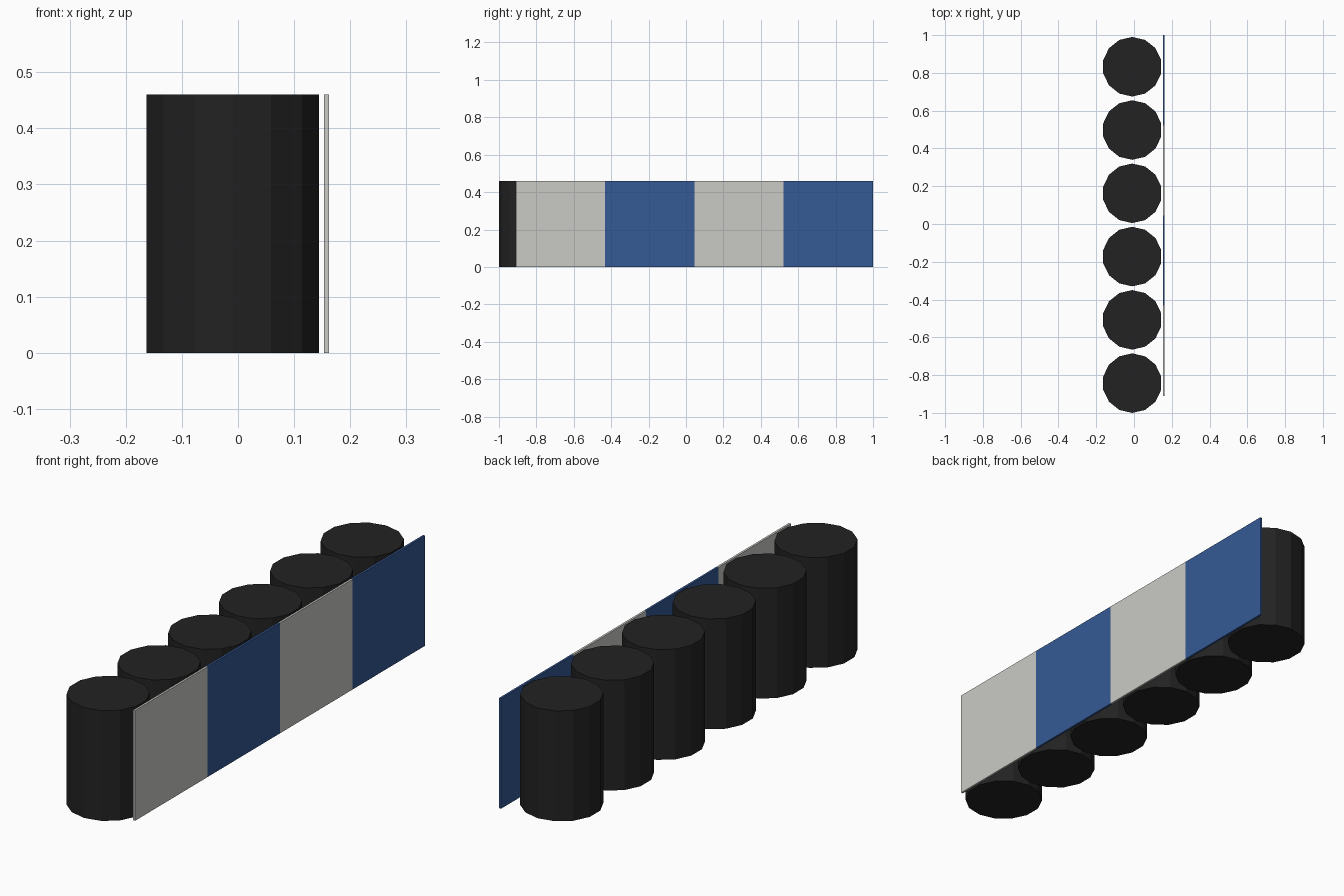
import bpy, bmesh
from mathutils import Matrix, Vector

cube = bpy.data.objects.get("Cube")
if cube:
    bpy.data.objects.remove(cube)

HEIGHT = 0.46


def material(name, rgb):
    mat = bpy.data.materials.new(name)
    mat.use_nodes = True
    mat.diffuse_color = (*rgb, 1)
    mat.node_tree.nodes["Principled BSDF"].inputs["Base Color"].default_value = (*rgb, 1)
    return mat


def add_object(name, bm, materials):
    mesh = bpy.data.meshes.new(name)
    bm.to_mesh(mesh)
    bm.free()
    for mat in materials:
        mesh.materials.append(mat)
    obj = bpy.data.objects.new(name, mesh)
    bpy.context.collection.objects.link(obj)
    return obj


black = material("black_rubber", (0.016, 0.016, 0.016))
white = material("panel_white", (0.59, 0.59, 0.56))
blue = material("panel_blue", (0.035, 0.1, 0.3))

# Row of six upright drums, each with fourteen flat sides
RADIUS, SPACING = 0.1575, 0.335
for i in range(6):
    bm = bmesh.new()
    # a corner points along +y and -y
    turn = Matrix.Translation((-0.0095, -1 + RADIUS + i * SPACING, HEIGHT / 2))
    bmesh.ops.create_cone(bm, cap_ends=True, segments=14, radius1=RADIUS,
                          radius2=RADIUS, depth=HEIGHT, matrix=turn)
    add_object(f"drum_{i + 1}", bm, [black])

# Thin facing panel along the +x side, cut into four alternating bands
START, END, BANDS = -0.91, 1.0, 4
band = (END - START) / BANDS
bm = bmesh.new()
bmesh.ops.create_cube(
    bm, size=1,
    matrix=Matrix.Translation((0.158, (START + END) / 2, HEIGHT / 2))
    @ Matrix.Diagonal((0.009, END - START, HEIGHT, 1)))
for i in range(1, BANDS):
    bmesh.ops.bisect_plane(bm, geom=bm.verts[:] + bm.edges[:] + bm.faces[:],
                           plane_co=Vector((0, START + i * band, 0)),
                           plane_no=Vector((0, 1, 0)))
for face in bm.faces:
    index = int((face.calc_center_median().y - START) / band)
    face.material_index = min(index, BANDS - 1) % 2
add_object("facing_panel", bm, [white, blue])
